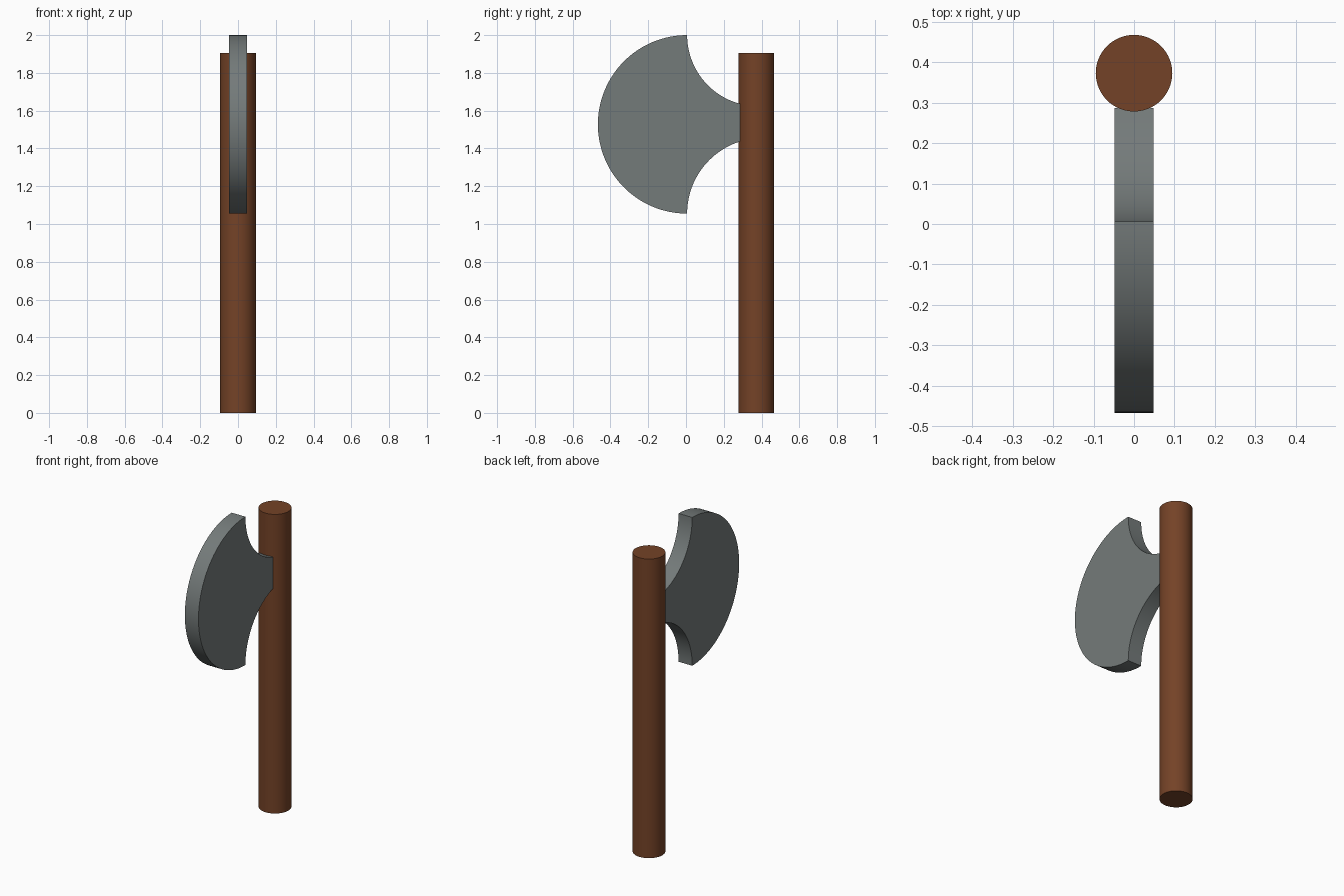
import bpy, bmesh, math

if "Cube" in bpy.data.objects:
    bpy.data.objects.remove(bpy.data.objects["Cube"])

def material(name, rgb):
    m = bpy.data.materials.new(name)
    m.diffuse_color = (*rgb, 1)
    m.use_nodes = True
    m.node_tree.nodes["Principled BSDF"].inputs["Base Color"].default_value = m.diffuse_color
    return m

wood = material("brown wood", (0.175, 0.055, 0.020))
steel = material("grey steel", (0.175, 0.197, 0.195))

def smooth(obj):
    bpy.ops.object.select_all(action='DESELECT')
    obj.select_set(True)
    bpy.context.view_layer.objects.active = obj
    bpy.ops.object.shade_smooth_by_angle(angle=math.radians(30))

# Handle
bpy.ops.mesh.primitive_cylinder_add(vertices=64, radius=0.0945, depth=1.906,
                                    location=(0, 0.3725, 0.953))
handle = bpy.context.object
handle.name = "handle"
handle.data.materials.append(wood)
smooth(handle)

# Blade outline in (y, z): round cutting edge, then two concave flanks to the neck
def arc(cy, cz, r, a0, a1, n):
    return [(cy + r * math.cos(a0 + (a1 - a0) * i / n),
             cz + r * math.sin(a0 + (a1 - a0) * i / n)) for i in range(n + 1)]

TIP_Y, NECK_Y, HALF = 0.006, 0.286, 0.048
TOP, BOTTOM = 2.0, 1.055
R = (TOP - BOTTOM) / 2
edge = arc(TIP_Y, (TOP + BOTTOM) / 2, R, math.pi / 2, 1.5 * math.pi, 64)

def flank(r, cz, sign):
    end = math.acos((NECK_Y - TIP_Y - r) / r)
    return arc(TIP_Y + r, cz, r, sign * math.pi, sign * end, 24)

lower = flank(0.40, BOTTOM, 1)
upper = flank(0.376, TOP, -1)
outline = edge + lower[1:] + upper[:0:-1]

# Blade solid
bm = bmesh.new()
face = bm.faces.new([bm.verts.new((-HALF, y, z)) for y, z in outline])
out = bmesh.ops.extrude_face_region(bm, geom=[face])
bmesh.ops.translate(bm, vec=(2 * HALF, 0, 0),
                    verts=[v for v in out["geom"] if isinstance(v, bmesh.types.BMVert)])
bmesh.ops.recalc_face_normals(bm, faces=bm.faces)
mesh = bpy.data.meshes.new("blade")
bm.to_mesh(mesh)
bm.free()
mesh.materials.append(steel)
blade = bpy.data.objects.new("blade", mesh)
bpy.context.collection.objects.link(blade)
smooth(blade)
